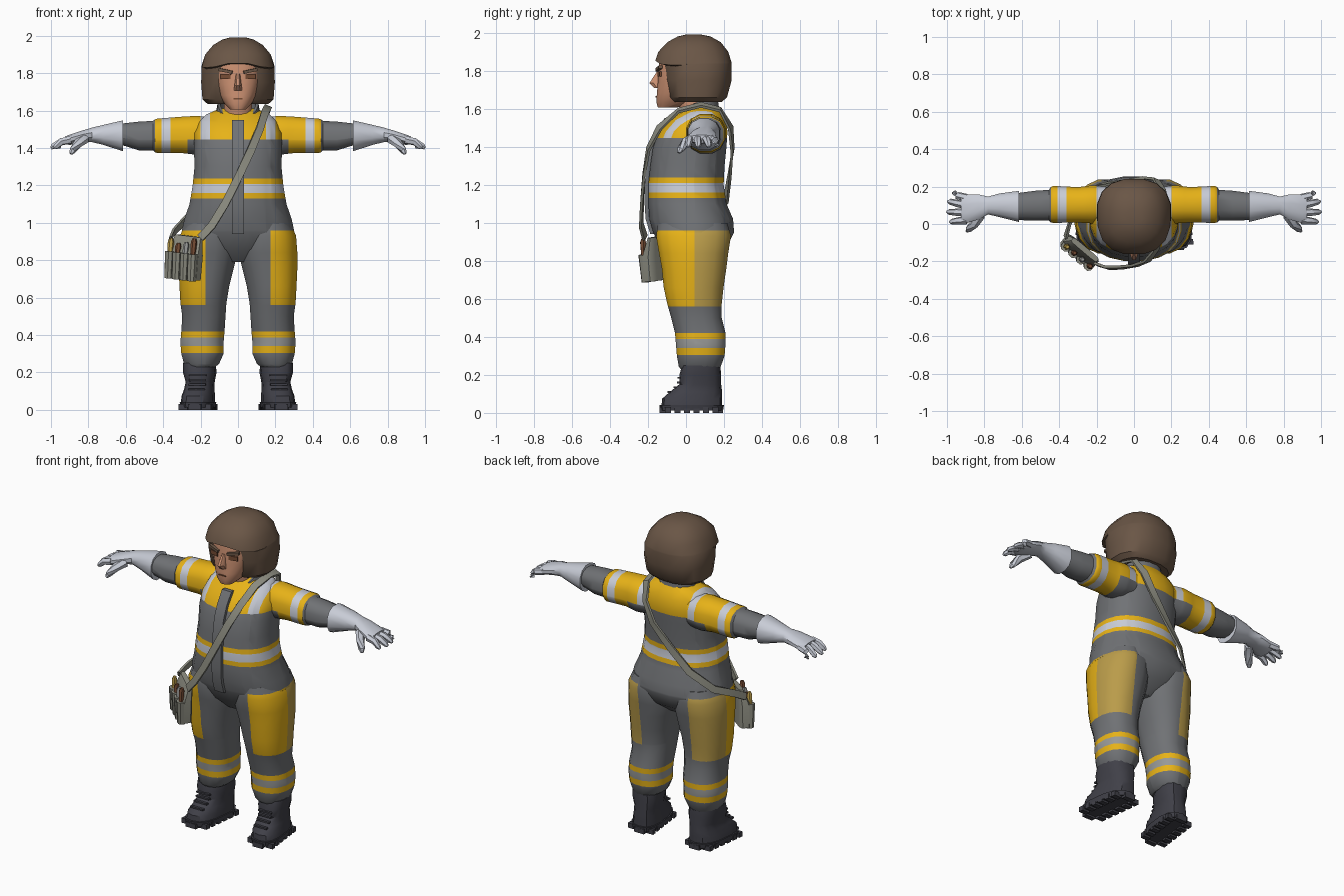
import bpy, bmesh, math
from mathutils import Vector, Matrix, Euler

COLOURS = {
    "suit_grey": (112, 114, 117), "yellow": (233, 180, 24), "ochre": (186, 156, 74),
    "light_silver": (200, 204, 214), "stripe_grey": (152, 153, 151), "boot_black": (64, 64, 72),
    "hair_brown": (106, 86, 70), "skin": (204, 145, 114), "bag_grey": (142, 142, 130),
    "tool_brown": (118, 76, 52)}


def linear(v):
    v /= 255
    return v / 12.92 if v <= 0.04045 else ((v + 0.055) / 1.055) ** 2.4


MATS = {}
for key, rgb in COLOURS.items():
    MATS[key] = bpy.data.materials.new(key)
    MATS[key].diffuse_color = (*[linear(v) for v in rgb], 1)


def oval(t, a0, a1, b0, b1, axis="z", n=16, p=2.3):
    """Rounded ring at t on an axis, filling the given bounds on the other two axes."""
    pts = []
    for i in range(n):
        w = 2 * math.pi * (i + 0.5) / n
        c, s = math.cos(w), math.sin(w)
        a = (a0 + a1) / 2 + (a1 - a0) / 2 * math.copysign(abs(c) ** (2 / p), c)
        b = (b0 + b1) / 2 + (b1 - b0) / 2 * math.copysign(abs(s) ** (2 / p), s)
        pts.append(Vector((a, b, t) if axis == "z" else (t, a, b)))
    return pts


def ovals(rows, **kw):
    return [oval(*r, **kw) for r in rows]


def tube(points, radii, n=6):
    """Rings of a round tapered tube along a path."""
    pts = [Vector(q) for q in points]
    rings = []
    for i, q in enumerate(pts):
        tan = (pts[min(i + 1, len(pts) - 1)] - pts[max(i - 1, 0)]).normalized()
        u = tan.orthogonal().normalized()
        v = tan.cross(u)
        rings.append([q + radii[i] * (u * math.cos(k * math.tau / n) + v * math.sin(k * math.tau / n))
                      for k in range(n)])
    return rings


def ribbon(points, normals, width, thick):
    """Rings of a flat band along a path."""
    pts = [Vector(q) for q in points]
    rings = []
    for i, q in enumerate(pts):
        tan = (pts[min(i + 1, len(pts) - 1)] - pts[max(i - 1, 0)]).normalized()
        nor = Vector(normals[i]).normalized()
        side = tan.cross(nor).normalized() * width / 2
        h = nor * thick / 2
        rings.append([q - side - h, q + side - h, q + side + h, q - side + h])
    return rings


def block(centre, size, rot=(0, 0, 0)):
    """Two square rings forming a box."""
    m = Matrix.Translation(centre) @ Euler(rot).to_matrix().to_4x4()
    x, y, z = (v / 2 for v in size)
    return [[m @ Vector((a, b, c)) for a, b in ((-x, -y), (x, -y), (x, y), (-x, y))] for c in (-z, z)]


def build(name, lofts, paint, cuts=(), side=1, matrix=None, tweak=None):
    """Skin each list of rings with end caps, cut at colour borders, then paint by rule."""
    bm = bmesh.new()
    for rings in lofts:
        vs = [[bm.verts.new(q) for q in r] for r in rings]
        n = len(vs[0])
        for lo, hi in zip(vs, vs[1:]):
            for i in range(n):
                bm.faces.new((lo[i], lo[(i + 1) % n], hi[(i + 1) % n], hi[i]))
        bm.faces.new(vs[0][::-1])
        bm.faces.new(vs[-1])
    for v in bm.verts:
        if tweak:
            tweak(v.co)
        if matrix:
            v.co = matrix @ v.co
        v.co.x *= side
    for axis, val in cuts:
        no = Vector([float(axis == k) for k in "xyz"])
        bmesh.ops.bisect_plane(bm, geom=bm.verts[:] + bm.edges[:] + bm.faces[:],
                               plane_co=no * val, plane_no=no)
    bmesh.ops.recalc_face_normals(bm, faces=bm.faces[:])
    used = []
    for f in bm.faces:
        key = paint if isinstance(paint, str) else paint(f.calc_center_median())
        if key not in used:
            used.append(key)
        f.material_index = used.index(key)
    me = bpy.data.meshes.new(name)
    bm.to_mesh(me)
    bm.free()
    for key in used:
        me.materials.append(MATS[key])
    ob = bpy.data.objects.new(name, me)
    bpy.context.collection.objects.link(ob)
    return ob


def suit(c):
    """Colour of the coverall at a point."""
    x, z = abs(c.x), c.z
    if z > 1.3:
        if x > 0.445:
            return "suit_grey"
        if 0.36 < x < 0.41:
            return "light_silver"
        if z > 1.445 or x > 0.27:
            return "light_silver" if 0.15 < x < 0.2 else "yellow"
    if 1.13 < z < 1.237:
        return "light_silver" if 1.158 < z < 1.208 else "yellow"
    if 0.56 < z < 0.96 and x > 0.175:
        return "yellow" if c.y < 0.045 else "ochre"
    if 0.305 < z < 0.42:
        return "stripe_grey" if 0.342 < z < 0.388 else "yellow"
    return "suit_grey"


# Coverall torso
torso = [(0.79, 0.10, -0.06, 0.12), (0.86, 0.24, -0.13, 0.21), (0.95, 0.305, -0.175, 0.255),
         (1.02, 0.29, -0.195, 0.25), (1.10, 0.262, -0.20, 0.215), (1.20, 0.245, -0.20, 0.20),
         (1.30, 0.235, -0.19, 0.205), (1.40, 0.238, -0.175, 0.215), (1.48, 0.235, -0.14, 0.22),
         (1.54, 0.21, -0.09, 0.21), (1.58, 0.17, -0.03, 0.19), (1.61, 0.10, 0.0, 0.17)]
body_cuts = [("z", v) for v in (0.56, 0.96, 1.13, 1.158, 1.208, 1.237, 1.445)] + [("y", 0.045)]
body_cuts += [("x", s * v) for s in (-1, 1) for v in (0.15, 0.175, 0.2)]
build("torso", [ovals([(z, -w, w, a, b) for z, w, a, b in torso], n=20)], suit, body_cuts)

# Front zip flap
flap = [(0, -0.10, 1.55), (0, -0.148, 1.48), (0, -0.18, 1.40), (0, -0.195, 1.30), (0, -0.205, 1.20),
        (0, -0.205, 1.10), (0, -0.20, 1.02), (0, -0.175, 0.94)]
build("zip_flap", [ribbon(flap, [(0, -1, 0)] * 8, 0.065, 0.025)], "suit_grey")


# Collar dipping at the throat, and the neck inside it
def dip(co):
    if co.z > 1.6 and co.y < 0.06:
        co.z -= 0.8 * (0.06 - co.y)


collar = [(1.53, 0.13, -0.07, 0.185), (1.645, 0.11, -0.045, 0.17), (1.64, 0.095, -0.03, 0.155),
          (1.53, 0.095, -0.03, 0.155)]
build("collar", [ovals([(z, -w, w, a, b) for z, w, a, b in collar])], "suit_grey", tweak=dip)
build("neck", [ovals([(1.52, -0.08, 0.08, -0.02, 0.14), (1.68, -0.075, 0.075, -0.05, 0.12)])], "skin")

LEG = [(0.23, 0.12, 0.275, -0.03, 0.175), (0.245, 0.10, 0.29, -0.04, 0.185), (0.30, 0.075, 0.305, -0.05, 0.205),
       (0.36, 0.075, 0.31, -0.055, 0.21), (0.42, 0.07, 0.305, -0.06, 0.21), (0.50, 0.065, 0.30, -0.08, 0.19),
       (0.57, 0.06, 0.31, -0.10, 0.19), (0.66, 0.045, 0.315, -0.12, 0.20), (0.76, 0.02, 0.32, -0.13, 0.215),
       (0.84, 0.0, 0.32, -0.145, 0.225), (0.93, 0.0, 0.313, -0.16, 0.24), (1.0, 0.03, 0.28, -0.15, 0.22)]
ARM = [(0.14, 0.01, 0.20, 1.37, 1.565), (0.22, 0.0, 0.21, 1.36, 1.575), (0.30, 0.005, 0.20, 1.37, 1.57),
       (0.43, 0.003, 0.207, 1.37, 1.56), (0.445, 0.005, 0.20, 1.375, 1.555), (0.455, 0.015, 0.185, 1.385, 1.547),
       (0.53, 0.015, 0.18, 1.385, 1.543), (0.64, 0.02, 0.165, 1.42, 1.53)]
GLOVE = [(0.615, 0.008, 0.18, 1.38, 1.55), (0.72, 0.035, 0.165, 1.415, 1.525), (0.78, 0.05, 0.148, 1.43, 1.51),
         (0.83, 0.022, 0.16, 1.43, 1.495), (0.90, 0.002, 0.16, 1.415, 1.472), (0.925, 0.012, 0.152, 1.42, 1.462)]
BOOT = [(0.03, 0.125, 0.30, -0.13, 0.19), (0.075, 0.125, 0.295, -0.125, 0.19), (0.11, 0.13, 0.285, -0.085, 0.19),
        (0.15, 0.13, 0.28, -0.035, 0.185), (0.20, 0.12, 0.295, -0.035, 0.185), (0.25, 0.125, 0.295, -0.02, 0.18)]
SOLE = [(0.012, 0.122, 0.30, -0.135, 0.195), (0.042, 0.118, 0.305, -0.14, 0.2)]
# Finger base y, tip x and tip y
FINGERS = [(0.14, 0.97, 0.165), (0.10, 0.995, 0.12), (0.06, 1.0, 0.065), (0.02, 0.985, 0.012)]


def toe_out(co):
    co.x -= 0.12 * (co.y - 0.05)


for label, s in (("left", 1), ("right", -1)):
    # Trouser leg with bands and thigh patch
    build(label + "_leg", [ovals(LEG)], suit, [("z", v) for v in (0.305, 0.342, 0.388, 0.42, 0.56, 0.96)]
          + [("x", s * 0.175), ("y", 0.045)], s)
    # Sleeve
    build(label + "_arm", [ovals(ARM, axis="x", n=12)], suit,
          [("x", s * v) for v in (0.15, 0.2, 0.27, 0.36, 0.41, 0.446)] + [("z", 1.445)], s)
    # Gauntlet with fingers and thumb
    hand = [ovals(GLOVE, axis="x", n=12)]
    for y, tx, ty in FINGERS:
        hand.append(tube([(0.895, y, 1.443), (0.945, (y + ty) / 2, 1.433), (tx - 0.012, ty, 1.408), (tx, ty, 1.398)],
                         [0.022, 0.02, 0.016, 0.007]))
    hand.append(tube([(0.82, 0.05, 1.45), (0.855, 0.0, 1.425), (0.885, -0.03, 1.385), (0.893, -0.038, 1.368)],
                     [0.028, 0.025, 0.018, 0.008]))
    build(label + "_glove", hand, "light_silver", side=s)
    # Boot with sole, tread lugs and laces
    parts = [ovals(BOOT, n=14, p=2.6), ovals(SOLE, n=14, p=2.6)]
    for k in range(6):
        y = -0.095 + 0.05 * k
        parts += [block((x, y, 0.015), (0.05, 0.03, 0.03)) for x in (0.15, 0.275)]
    parts += [block((0.21, y, 0.015), (0.07, 0.03, 0.03)) for y in (-0.125, 0.18)]
    for y, z in ((-0.09, 0.11), (-0.058, 0.135), (-0.04, 0.16), (-0.037, 0.185)):
        parts.append(block((0.205, y, z), (0.09, 0.016, 0.01)))
    build(label + "_boot", parts, "boot_black", side=s, tweak=toe_out)

# Head
face = [(1.605, 0.04, -0.148, -0.05), (1.635, 0.072, -0.158, 0.05), (1.68, 0.10, -0.155, 0.10),
        (1.74, 0.118, -0.15, 0.12), (1.80, 0.125, -0.148, 0.12), (1.88, 0.12, -0.138, 0.12)]
nose = [(1.795, -0.012, 0.012, -0.155, -0.11), (1.735, -0.02, 0.02, -0.195, -0.11),
        (1.708, -0.024, 0.024, -0.168, -0.11)]
build("face", [ovals([(z, -w, w, a, b) for z, w, a, b in face], p=2.5), ovals(nose, n=8)], "skin")
build("eyes", [block((s * 0.066, -0.14, 1.782), (0.055, 0.009, 0.026), (0, 0, s * 0.22)) for s in (-1, 1)],
      "tool_brown")
build("eyebrows", [block((s * 0.066, -0.142, 1.812), (0.075, 0.02, 0.016), (0, -s * 0.2, s * 0.22))
                   for s in (-1, 1)], "hair_brown")
build("mouth", [block((0, -0.156, 1.663), (0.05, 0.009, 0.006))], "tool_brown")


# Bobbed hair with an arched fringe
def arch(co):
    if co.y < 0 and 1.82 < co.z < 1.86:
        co.z += 0.035 * max(0, 1 - abs(co.x) / 0.14) - 0.012


hair = [(1.635, 0.165, -0.07, 0.19), (1.66, 0.193, -0.095, 0.218), (1.75, 0.2, -0.118, 0.243),
        (1.835, 0.198, -0.128, 0.243), (1.842, 0.197, -0.165, 0.243), (1.90, 0.178, -0.148, 0.225),
        (1.95, 0.135, -0.10, 0.185), (1.98, 0.085, -0.045, 0.13), (1.99, 0.045, 0.0, 0.08)]
build("hair", [ovals([(z, -w, w, a, b) for z, w, a, b in hair], p=2.4)], "hair_brown", tweak=arch)

# Shoulder strap across front and back
path = [(-0.20, -0.215, 0.92), (-0.14, -0.235, 0.985), (-0.07, -0.232, 1.10), (0.005, -0.222, 1.25),
        (0.07, -0.198, 1.39), (0.115, -0.14, 1.50), (0.145, -0.04, 1.59), (0.16, 0.08, 1.62),
        (0.15, 0.18, 1.595), (0.12, 0.235, 1.50), (0.06, 0.245, 1.38), (-0.05, 0.23, 1.25),
        (-0.17, 0.21, 1.12), (-0.285, 0.13, 1.01), (-0.345, 0.0, 0.95), (-0.365, -0.07, 0.91)]
out = [(0.7 * x, y - 0.04, 0.25 if z > 1.57 else 0) for x, y, z in path]
build("shoulder_strap", [ribbon(path, out, 0.042, 0.014)], "bag_grey")

# Tool pouch on the hip, with pockets and tools
place = Matrix.Translation((-0.285, -0.145, 0.8)) @ Euler((0, 0.1, math.radians(-40))).to_matrix().to_4x4()
pouch = [ovals([(-0.10, -0.105, 0.105, -0.03, 0.035), (0.03, -0.108, 0.108, -0.035, 0.035),
                (0.13, -0.09, 0.09, 0.005, 0.035)], n=12, p=5)]
xs = [-0.08, -0.027, 0.027, 0.08]
pouch += [ovals([(-0.105, x - 0.024, x + 0.024, -0.05, 0.0), (0.04, x - 0.027, x + 0.027, -0.06, 0.0)], n=8)
          for x in xs]
build("tool_pouch", pouch, "bag_grey", matrix=place)
for i, (x, colour) in enumerate(zip(xs, ("ochre", "tool_brown", "stripe_grey", "tool_brown"))):
    top = (0.11, 0.09, 0.10, 0.125)[i]
    build(f"tool_{i + 1}", [tube([(x, -0.032, 0.0), (x, -0.03, top - 0.02), (x, -0.028, top)],
                                 [0.013, 0.017, 0.01])], colour, matrix=place)

# Smooth shading with sharp creases kept
bpy.ops.object.select_all(action="SELECT")
bpy.context.view_layer.objects.active = bpy.data.objects["torso"]
bpy.ops.object.shade_smooth_by_angle(angle=math.radians(35))
